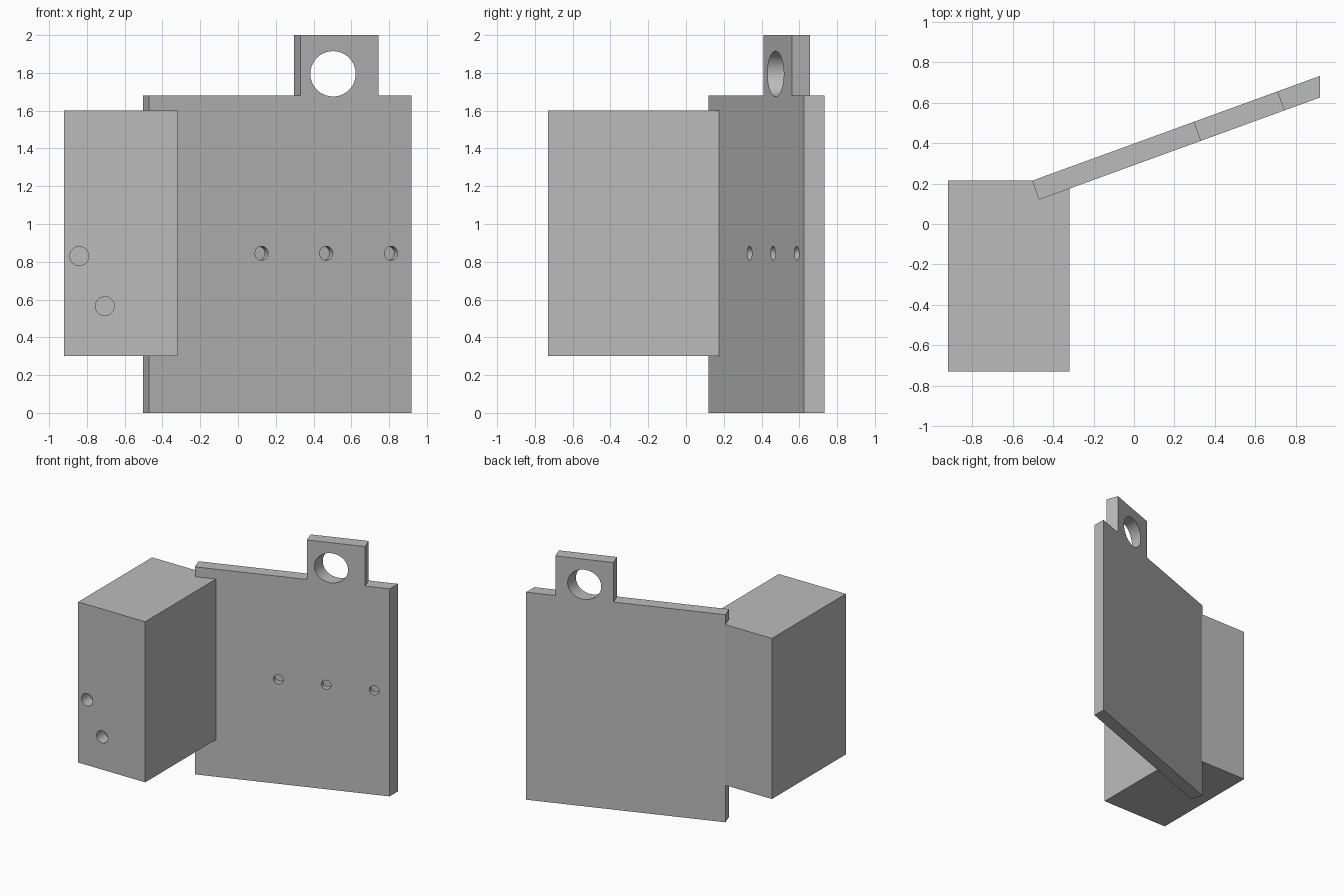
import bpy, bmesh, math
from mathutils import Matrix, Vector

cube = bpy.data.objects.get("Cube")
if cube:
    bpy.data.objects.remove(cube, do_unlink=True)

grey = bpy.data.materials.new("plain grey")
grey.use_nodes = True
grey.diffuse_color = (0.5, 0.5, 0.5, 1)
grey.node_tree.nodes["Principled BSDF"].inputs["Base Color"].default_value = (0.5, 0.5, 0.5, 1)


def finish(bm, name):
    bmesh.ops.recalc_face_normals(bm, faces=bm.faces)
    mesh = bpy.data.meshes.new(name)
    bm.to_mesh(mesh)
    bm.free()
    mesh.materials.append(grey)
    obj = bpy.data.objects.new(name, mesh)
    bpy.context.collection.objects.link(obj)
    return obj


def add_drill(bm, start, direction, radius, depth):
    """Closed cylinder reaching from just outside the surface to the given depth."""
    lead = 0.05
    axis = Vector(direction).normalized()
    centre = Vector(start) + axis * (depth - lead) / 2
    turn = axis.to_track_quat('Z', 'Y').to_matrix().to_4x4()
    bmesh.ops.create_cone(bm, cap_ends=True, segments=48, radius1=radius, radius2=radius,
                          depth=depth + lead, matrix=Matrix.Translation(centre) @ turn)


def drill(obj, bm):
    cutter = finish(bm, obj.name + "_cutter")
    cutter.hide_render = True
    mod = obj.modifiers.new("holes", 'BOOLEAN')
    mod.operation = 'DIFFERENCE'
    mod.solver = 'EXACT'
    mod.object = cutter
    bpy.ops.object.select_all(action='DESELECT')
    bpy.context.view_layer.objects.active = obj
    obj.select_set(True)
    bpy.ops.object.modifier_apply(modifier=mod.name)
    bpy.data.objects.remove(cutter, do_unlink=True)
    bpy.ops.object.shade_smooth_by_angle(angle=math.radians(30))


# Box with two blind holes in its front
low, high = Vector((-0.92, -0.73, 0.3)), Vector((-0.32, 0.215, 1.6))
bm = bmesh.new()
bmesh.ops.create_cube(bm, size=1, matrix=Matrix.Translation((low + high) / 2)
                      @ Matrix.Diagonal((*(high - low), 1)))
box = finish(bm, "box")
bm = bmesh.new()
for x, z in ((-0.84, 0.83), (-0.705, 0.565)):
    add_drill(bm, (x, low.y, z), (0, 1, 0), 0.05, 0.1)
drill(box, bm)

# Angled plate with a hanging tab; its far end is trimmed square to the box
angle = math.radians(20)
along = Vector((math.cos(angle), math.sin(angle), 0))
back = Vector((-math.sin(angle), math.cos(angle), 0))
corner = Vector((-0.47, 0.12, 0))
thick, shoulder, top = 0.1, 1.68, 2.0
length, tab_start, tab_end = 1.479, 0.851, 1.293


def outline(end):
    return [(0, 0), (end, 0), (end, shoulder), (tab_end, shoulder), (tab_end, top),
            (tab_start, top), (tab_start, shoulder), (0, shoulder)]


bm = bmesh.new()
rings = []
for end, offset in ((length, 0), (length + thick * math.tan(angle), thick)):
    rings.append([bm.verts.new(corner + along * u + back * offset + Vector((0, 0, z)))
                  for u, z in outline(end)])
    bm.faces.new(rings[-1])
front, rear = rings
for i in range(len(front)):
    j = (i + 1) % len(front)
    bm.faces.new((front[i], front[j], rear[j], rear[i]))
plate = finish(bm, "plate_with_tab")

# Round opening through the tab and a row of shallow holes
bm = bmesh.new()
add_drill(bm, (0.503, 0.25, 1.795), (0, 1, 0), 0.12, 0.6)
for u in (0.633, 0.997, 1.362):
    add_drill(bm, corner + along * u + Vector((0, 0, 0.845)), back, 0.037, 0.05)
drill(plate, bm)
